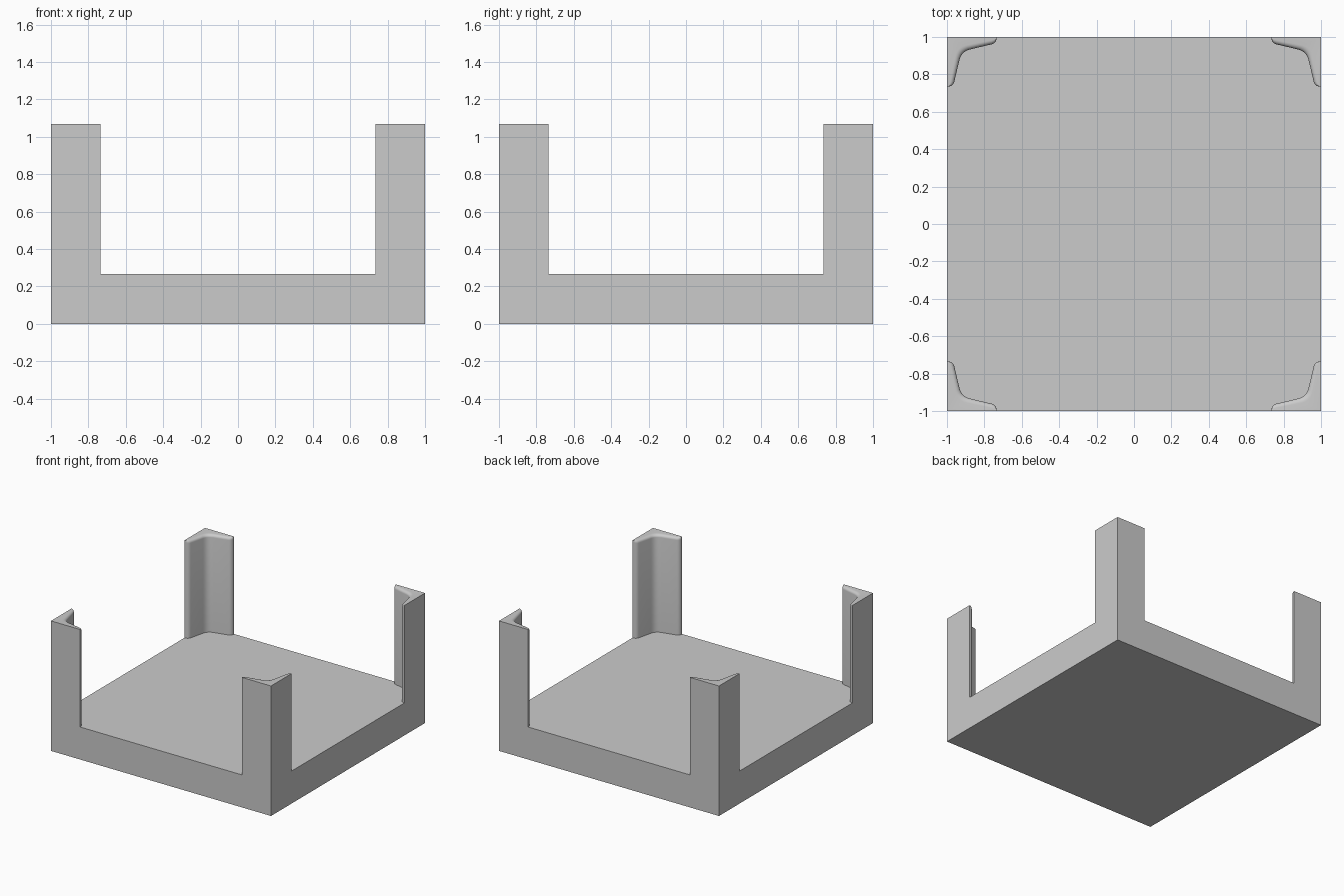
import bpy, bmesh, math

if "Cube" in bpy.data.objects:
    bpy.data.objects.remove(bpy.data.objects["Cube"])

BASE_TOP, POST_TOP = 0.267, 1.068
FILLET = 0.022

grey = bpy.data.materials.new("plain grey")
grey.diffuse_color = (0.6, 0.6, 0.6, 1)
grey.use_nodes = True
grey.node_tree.nodes["Principled BSDF"].inputs["Base Color"].default_value = grey.diffuse_color


def finish(bm, name, smooth=False):
    mesh = bpy.data.meshes.new(name)
    bm.to_mesh(mesh)
    bm.free()
    mesh.materials.append(grey)
    obj = bpy.data.objects.new(name, mesh)
    bpy.context.collection.objects.link(obj)
    if smooth:
        bpy.ops.object.select_all(action='DESELECT')
        obj.select_set(True)
        bpy.context.view_layer.objects.active = obj
        bpy.ops.object.shade_smooth_by_angle(angle=math.radians(35))
    return obj


# Square base slab
bm = bmesh.new()
bmesh.ops.create_cube(bm, size=1)
for v in bm.verts:
    v.co = (v.co.x * 2, v.co.y * 2, (v.co.z + 0.5) * BASE_TOP)
finish(bm, "base")

# Half of the corner bracket section, measured inward from the outer corner
half = [(0.265, 0.0), (0.265, 0.012), (0.261, 0.024), (0.252, 0.034),
        (0.240, 0.039), (0.122, 0.067), (0.105, 0.073), (0.092, 0.081)]
section = [(0.0, 0.0)] + half + [(y, x) for x, y in reversed(half)]

# Levels: straight wall, then a quarter-round on the inner top edge
levels = [(BASE_TOP, 0.0)]
for i in range(6):
    a = math.radians(18 * i)
    levels.append((POST_TOP - FILLET * (1 - math.sin(a)), FILLET * (1 - math.cos(a))))


def inset(c, d):
    return c - d * min(1.0, c / 0.039)


def corner_post(name, sx, sy):
    bm = bmesh.new()
    rings = []
    for z, d in levels:
        ring = []
        for x, y in section:
            # Each arm only thins towards its outer wall; tips keep their length
            px = inset(x, d) if x < 0.13 else x
            py = inset(y, d) if y < 0.13 else y
            ring.append(bm.verts.new((sx * (1 - px), sy * (1 - py), z)))
        rings.append(ring)
    n = len(section)
    for lo, hi in zip(rings, rings[1:]):
        for i in range(n):
            j = (i + 1) % n
            bm.faces.new((lo[i], lo[j], hi[j], hi[i]))
    bm.faces.new(rings[-1])
    bottom = bm.faces.new(rings[0])
    bmesh.ops.recalc_face_normals(bm, faces=bm.faces)
    bmesh.ops.delete(bm, geom=[bottom], context='FACES_ONLY')
    finish(bm, name, smooth=True)


# Four mirrored corner posts
for side, sx in (("left", -1), ("right", 1)):
    for end, sy in (("front", -1), ("back", 1)):
        corner_post(f"{end}_{side}_corner_post", sx, sy)
